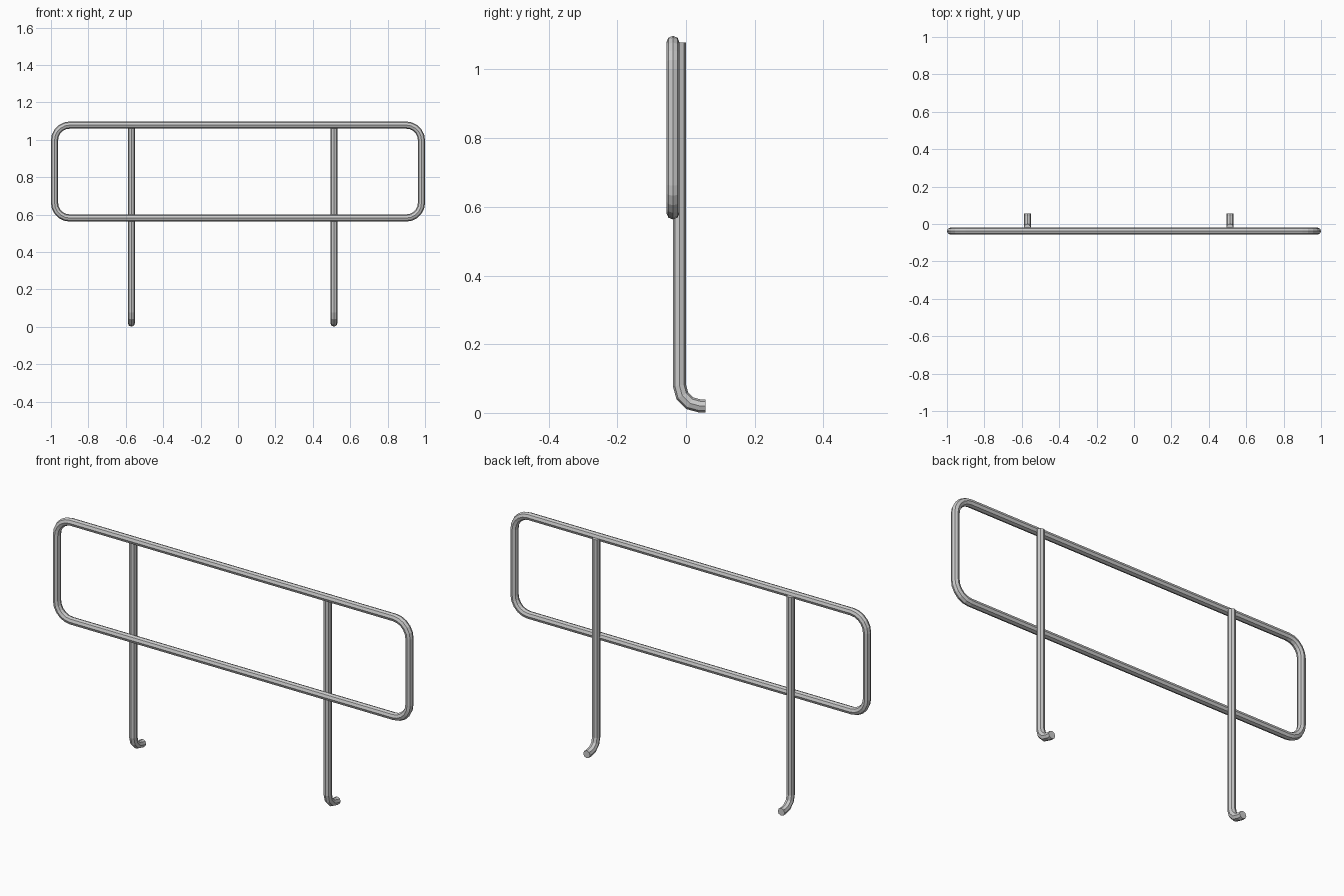
import bpy, bmesh
from math import sin, cos, pi, radians
from mathutils import Vector

if "Cube" in bpy.data.objects:
    bpy.data.objects.remove(bpy.data.objects["Cube"])

R = 0.019      # tube radius
SIDES = 8


def tube(name, path, normal, closed=False):
    """Sweep an octagon along a planar path with mitred joints."""
    pts = [Vector(p) for p in path]
    normal = Vector(normal)
    n = len(pts)
    bm = bmesh.new()
    rings = []
    for i, p in enumerate(pts):
        a = pts[i - 1] if closed or i > 0 else None
        b = pts[(i + 1) % n] if closed or i < n - 1 else None
        d_in = (p - a).normalized() if a else (b - p).normalized()
        d_out = (b - p).normalized() if b else d_in
        t = (d_in + d_out).normalized()
        side = t.cross(normal) / t.dot(d_in)
        rings.append([bm.verts.new(p + R * (cos(2 * pi * k / SIDES) * side
                                            + sin(2 * pi * k / SIDES) * normal))
                      for k in range(SIDES)])
    for i in range(n if closed else n - 1):
        r0, r1 = rings[i], rings[(i + 1) % n]
        for k in range(SIDES):
            j = (k + 1) % SIDES
            bm.faces.new((r0[k], r0[j], r1[j], r1[k]))
    if not closed:
        bm.faces.new(rings[0])
        bm.faces.new(rings[-1])
    bmesh.ops.recalc_face_normals(bm, faces=bm.faces)
    me = bpy.data.meshes.new(name)
    bm.to_mesh(me)
    bm.free()
    ob = bpy.data.objects.new(name, me)
    bpy.context.collection.objects.link(ob)
    return ob


def arc(cx, cz, r, start, end, steps):
    return [(cx + r * cos(radians(start + (end - start) * i / steps)),
             cz + r * sin(radians(start + (end - start) * i / steps)))
            for i in range(steps + 1)]


# Rounded rectangular rail loop
HX, TOP, BOTTOM, CR = 1 - R, 1.079, 0.582, 0.082
loop = []
for cx, cz, a in ((HX - CR, TOP - CR, 0), (CR - HX, TOP - CR, 90),
                  (CR - HX, BOTTOM + CR, 180), (HX - CR, BOTTOM + CR, 270)):
    loop += [(x, -0.038, z) for x, z in arc(cx, cz, CR, a, a + 90, 5)]
tube("rail_loop", loop, (0, 1, 0), closed=True)

# Two posts behind the rail, each with a foot curving backwards
for name, x in (("left_post", -0.57), ("right_post", 0.513)):
    bend = [(x, y, z) for y, z in arc(0.041, 0.08, 0.06, 180, 270, 3)]
    tube(name, [(x, -0.019, 1.079)] + bend + [(x, 0.057, 0.02)], (1, 0, 0))
